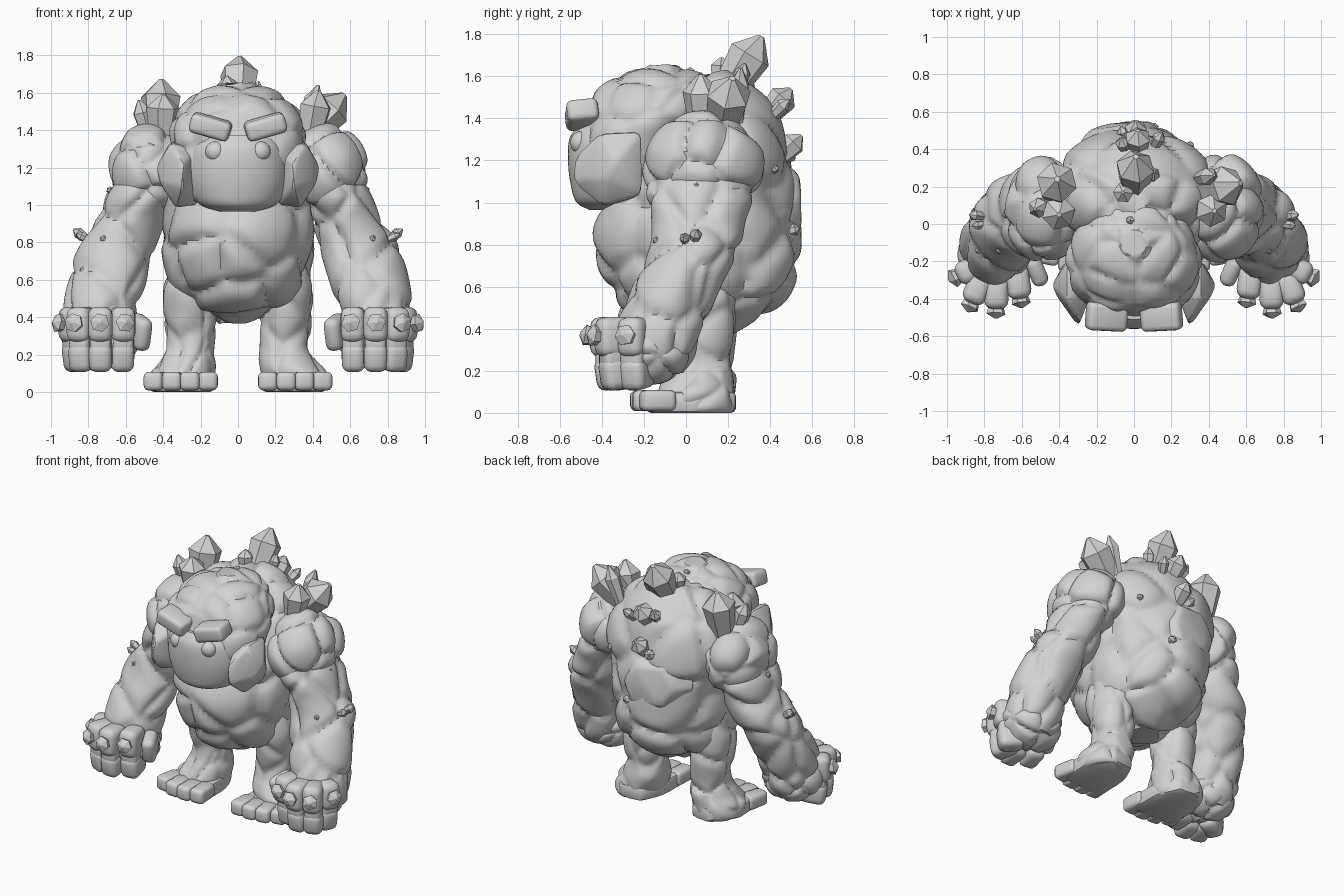
import bpy, bmesh, math, random
from mathutils import Vector, Matrix, noise

if "Cube" in bpy.data.objects:
    bpy.data.objects.remove(bpy.data.objects["Cube"])
random.seed(4)


def material(name, grey):
    m = bpy.data.materials.new(name)
    m.use_nodes = True
    m.diffuse_color = (grey, grey, grey, 1)
    m.node_tree.nodes["Principled BSDF"].inputs["Base Color"].default_value = (grey, grey, grey, 1)
    return m


STONE = material("stone grey", 0.65)


def finish(bm, name, angle=40):
    bmesh.ops.recalc_face_normals(bm, faces=bm.faces)
    mesh = bpy.data.meshes.new(name)
    bm.to_mesh(mesh)
    bm.free()
    mesh.materials.append(STONE)
    ob = bpy.data.objects.new(name, mesh)
    bpy.context.collection.objects.link(ob)
    bpy.ops.object.select_all(action='DESELECT')
    ob.select_set(True)
    bpy.context.view_layer.objects.active = ob
    if angle:
        bpy.ops.object.shade_smooth_by_angle(angle=math.radians(angle))
    return ob


def crack(bm, depth, cell):
    """Swell the surface into rounded stone plates with creases between them."""
    bm.normal_update()
    moves = []
    for v in bm.verts:
        d = noise.voronoi(v.co / cell + Vector((3.3, 7.1, 1.7)))[0]
        g = min((d[1] - d[0]) / 0.42, 1)
        moves.append(v.normal * depth * (0.35 - (1 - g) ** 2))
    for v, m in zip(bm.verts, moves):
        v.co += m
        v.co.z = max(v.co.z, 0)


def loft(name, stations, depth=0.03, cell=0.25, side=1, seg=72, steps=7):
    """Skin of stacked ovals, each given as z, centre x, centre y, half width, half depth."""
    st = [Vector(s) for s in stations]
    st = [st[0]] + st + [st[-1]]
    rings = []
    for a, b, c, d in zip(st, st[1:], st[2:], st[3:]):
        for i in range(steps):
            t = i / steps
            rings.append(0.5 * (2 * b + (c - a) * t + (2 * a - 5 * b + 4 * c - d) * t * t
                                + (3 * b - a - 3 * c + d) * t ** 3))
    rings.append(st[-1])
    bm = bmesh.new()
    rows = []
    for z, cx, cy, rx, ry in rings:
        rows.append([bm.verts.new((side * (cx + rx * math.cos(k * math.tau / seg)),
                                   cy + ry * math.sin(k * math.tau / seg), z)) for k in range(seg)])
    for lo, hi in zip(rows, rows[1:]):
        for k in range(seg):
            j = (k + 1) % seg
            bm.faces.new((lo[k], lo[j], hi[j], hi[k]))
    bm.faces.new(rows[0])
    bm.faces.new(rows[-1])
    bmesh.ops.recalc_face_normals(bm, faces=bm.faces)
    if depth:
        crack(bm, depth, cell)
    return finish(bm, name)


def boulder(name, centre, radii, depth=0.03, cell=0.25, sub=5):
    bm = bmesh.new()
    bmesh.ops.create_icosphere(bm, subdivisions=sub, radius=1)
    bm.transform(Matrix.Translation(centre) @ Matrix.Diagonal((*radii, 1)))
    if depth:
        crack(bm, depth, cell)
    return finish(bm, name)


def block(name, centre, size, turn=(0, 0, 0), bevel=0.03):
    bm = bmesh.new()
    bmesh.ops.create_cube(bm, size=1)
    rot = Matrix.Rotation(turn[2], 4, 'Z') @ Matrix.Rotation(turn[1], 4, 'Y') @ Matrix.Rotation(turn[0], 4, 'X')
    bm.transform(Matrix.Translation(centre) @ rot @ Matrix.Diagonal((*size, 1)))
    bmesh.ops.bevel(bm, geom=bm.edges[:], offset=bevel, segments=3, profile=0.5, affect='EDGES')
    return finish(bm, name)


def slab(name, points, bevel=0.02):
    bm = bmesh.new()
    for p in points:
        bm.verts.new(p)
    bmesh.ops.convex_hull(bm, input=bm.verts[:])
    bmesh.ops.bevel(bm, geom=bm.edges[:], offset=bevel, segments=2, profile=0.5, affect='EDGES')
    return finish(bm, name, 30)


def crystal(name, base, tip, r, sides=6):
    """Flat sided gem: narrow foot, wide shoulder, pointed tip."""
    base, tip = Vector(base), Vector(tip)
    axis = tip - base
    rot = axis.to_track_quat('Z', 'Y').to_matrix()
    spin = random.random()
    bm = bmesh.new()
    rows = []
    for t, w in ((0, 0.7), (0.7, 1), (1, 0.15)):
        rows.append([bm.verts.new(base + axis * t + rot @ Vector((math.cos(a), math.sin(a), 0)) * r * w)
                     for a in (spin + k * math.tau / sides for k in range(sides))])
    for lo, hi in zip(rows, rows[1:]):
        for k in range(sides):
            j = (k + 1) % sides
            bm.faces.new((lo[k], lo[j], hi[j], hi[k]))
    bm.faces.new(rows[0])
    bm.faces.new(rows[-1])
    return finish(bm, name, 0)


# Torso with back slab
loft("torso", [(.37, 0, .08, .10, .12), (.45, 0, .06, .25, .28), (.55, 0, .07, .34, .405),
               (.7, 0, .06, .39, .47), (.85, 0, .05, .41, .485), (1, 0, .075, .415, .45),
               (1.15, 0, .12, .46, .385), (1.3, 0, .14, .44, .335), (1.45, 0, .15, .36, .275),
               (1.57, 0, .14, .24, .18), (1.62, 0, .14, .08, .07)], 0.04, 0.34)
slab("back_plate", [(-.34, .36, 1.02), (-.22, .4, .8), (.1, .4, .76), (.2, .4, 1), (.08, .4, 1.24), (-.2, .38, 1.26),
                    (-.25, .5, 1.02), (-.16, .535, .9), (.05, .55, .88), (.11, .545, 1), (.04, .545, 1.13),
                    (-.16, .51, 1.15)])

# Head, muzzle and face
loft("head", [(.98, 0, -.3, .14, .12), (1.03, 0, -.3, .24, .2), (1.15, 0, -.26, .31, .25),
              (1.3, 0, -.25, .35, .26), (1.42, 0, -.19, .355, .3), (1.52, 0, -.15, .3, .29),
              (1.6, 0, -.12, .21, .21), (1.65, 0, -.1, .07, .07)], 0.025, 0.22)
loft("muzzle", [(.965, 0, -.36, .1, .1), (1, 0, -.35, .2, .17), (1.07, 0, -.34, .25, .205),
                (1.18, 0, -.34, .27, .22), (1.3, 0, -.33, .26, .225), (1.37, 0, -.31, .22, .2)], 0)
for s, side in ((1, "left"), (-1, "right")):
    slab(side + "_cheek", [(s * x, y, z) for x, y, z in (
        (.3, -.55, 1.1), (.29, -.53, 1.22), (.36, -.42, 1.33), (.36, -.21, 1.34), (.44, -.33, 1.2),
        (.37, -.2, 1.04), (.33, -.4, .98), (.42, -.38, 1.12), (.2, -.3, 1), (.2, -.3, 1.3))], 0.02)
    block(side + "_eyebrow", (s * .147, -.495, 1.418), (.22, .15, .105), (.1, s * -.28, s * .05), 0.028)
    boulder(side + "_eye", (s * .12, -.5, 1.285), (.055, .05, .055), 0, 1, 3)

    # Shoulder and arm
    boulder(side + "_shoulder", (s * .475, .085, 1.18), (.215, .285, .245), 0.035, 0.3)
    loft(side + "_arm", [(.2, .74, -.12, .1, .1), (.28, .75, -.13, .16, .17), (.42, .735, -.12, .19, .205),
                         (.6, .7, -.05, .205, .205), (.78, .645, .04, .205, .205), (.92, .58, .06, .185, .215),
                         (1.05, .53, .07, .175, .25), (1.2, .48, .08, .15, .22)], 0.03, 0.3, s)

    # Fist with two rows of finger blocks and a thumb
    boulder(side + "_palm", (s * .73, -.17, .29), (.205, .2, .15), 0.025, 0.2)
    fingers = [(.62, -.31, -.15), (.735, -.365, .03), (.835, -.34, .4), (.865, -.24, 1.1)]
    for i, (x, y, a) in enumerate(fingers):
        out = Vector((s * math.sin(a), -math.cos(a), 0))
        p = Vector((s * x, y, .36))
        block(f"{side}_knuckle_{i}", p, (.13, .18, .19), (0, 0, s * a), 0.045)
        block(f"{side}_fingertip_{i}", p - out * .02 - Vector((0, 0, .17)), (.125, .17, .155), (.15, 0, s * a), 0.04)
        block(f"{side}_finger_joint_{i}", p - Vector((0, 0, .09)) - out * .01,
              (.115, .15, .12), (0, 0, s * a), 0.03)
        crystal(f"{side}_knuckle_spike_{i}", p + out * .06, p + out * .14 + Vector((0, 0, .015)), .052)
    block(side + "_thumb", (s * .525, -.24, .32), (.09, .17, .18), (.3, 0, s * -.4), 0.04)

    # Leg, foot and toes
    loft(side + "_leg", [(0, .3, .05, .14, .17), (.03, .305, .045, .165, .19), (.1, .3, .05, .17, .185),
                         (.17, .265, .07, .15, .165), (.25, .25, .08, .132, .14), (.4, .255, .08, .142, .155),
                         (.55, .255, .07, .145, .17), (.7, .25, .07, .12, .15)], 0.022, 0.25, s)
    slab(side + "_sole", [(s * x, y, z) for z in (0, .1) for x, y in (
        (.13, -.19), (.46, -.17), (.47, .06), (.36, .24), (.2, .22), (.13, .06))])
    for i in range(4):
        block(f"{side}_toe_{i}", (s * (.163 + .093 * i), (-.17, -.18, -.17, -.135)[i], .058),
              (.105, .17, .1), (0, 0, s * (.08 * i - .05)), 0.028)

    # Small arm gems and loose pebbles
    crystal(side + "_elbow_gem_a", (s * .8, .04, .81), (s * .88, .05, .87), .03)
    crystal(side + "_elbow_gem_b", (s * .79, .0, .81), (s * .865, -.01, .845), .025)
    for i, c in enumerate([(.685, .05, 1.08), (.82, .08, .7), (.83, -.14, .65), (.72, -.14, .82)]):
        boulder(f"{side}_pebble_{i}", (s * c[0], *c[1:]), (.02, .02, .02), 0, 1, 1)

# Crystal clusters on the shoulders, crown and spine
for name, base, tip, r in (
        ("left_large_crystal", (.34, .17, 1.35), (.57, .22, 1.59), .11),
        ("left_front_crystal", (.38, .08, 1.34), (.43, .07, 1.61), .09),
        ("left_rear_crystal", (.34, .24, 1.38), (.43, .26, 1.64), .05),
        ("right_large_crystal", (-.42, .18, 1.36), (-.41, .24, 1.67), .11),
        ("right_front_crystal", (-.41, .07, 1.36), (-.4, .05, 1.59), .09),
        ("right_outer_crystal", (-.47, .1, 1.35), (-.53, .08, 1.56), .055),
        ("crown_crystal", (0, .18, 1.5), (.01, .36, 1.79), .105),
        ("crown_side_crystal", (-.05, .16, 1.55), (-.06, .17, 1.69), .055),
        ("crown_small_crystal", (.08, .24, 1.52), (.11, .28, 1.66), .04),
        ("spine_upper_crystal", (.02, .38, 1.4), (.02, .5, 1.54), .07),
        ("spine_upper_shard", (-.04, .38, 1.42), (-.07, .46, 1.52), .04),
        ("spine_side_shard", (.1, .4, 1.4), (.15, .49, 1.49), .035),
        ("spine_lower_crystal", (.01, .43, 1.2), (.01, .55, 1.32), .06),
        ("spine_lower_shard", (-.04, .45, 1.2), (-.07, .52, 1.24), .035),
        ("lower_back_shard", (.1, .48, .86), (.11, .54, .88), .028)):
    crystal(name, base, tip, r)
for i, c in enumerate([(-.14, -.28, 1.56), (-.02, .02, 1.62), (.3, .42, 1.16)]):
    boulder(f"head_pebble_{i}", c, (.024, .024, .024), 0, 1, 1)
